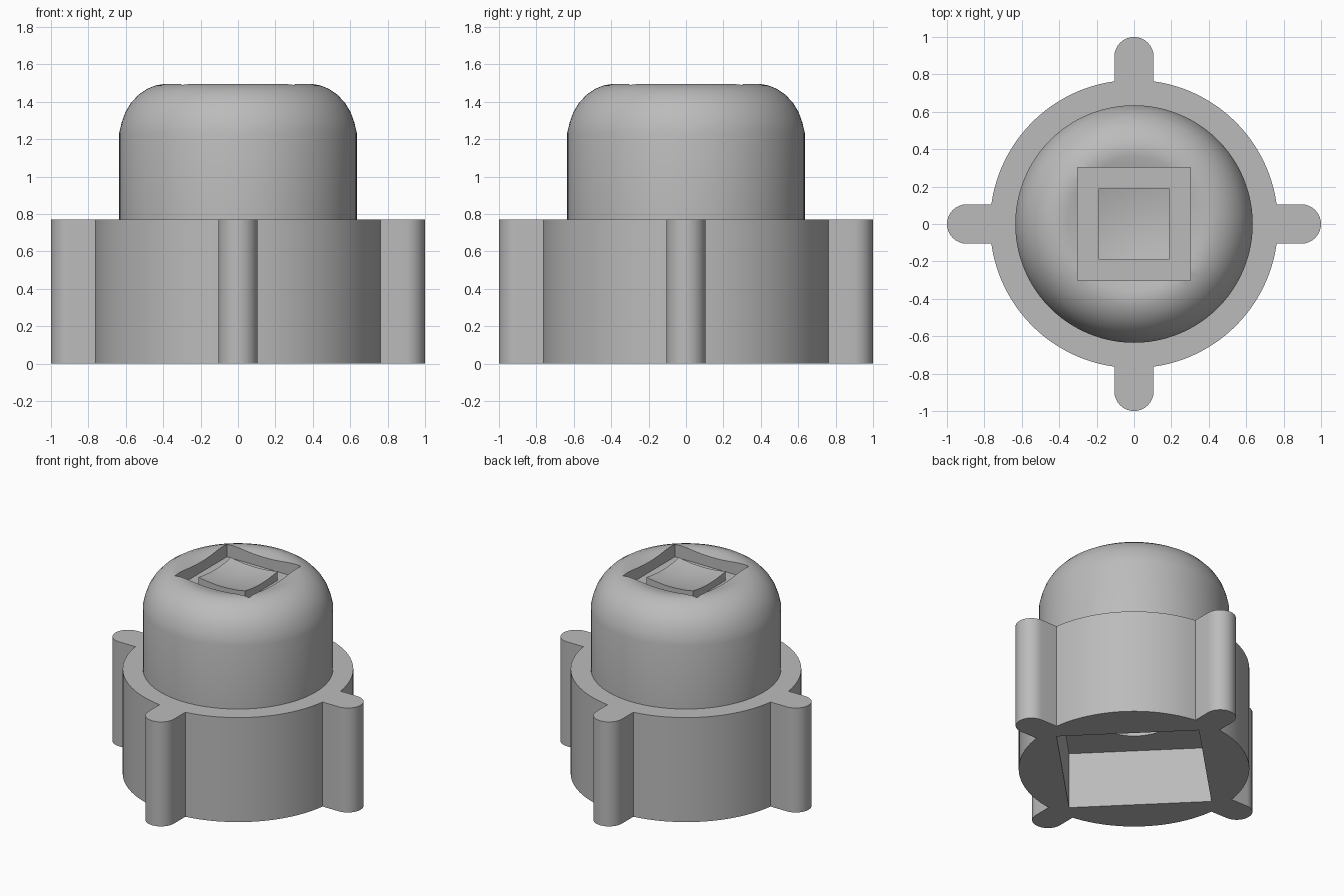
import bpy, bmesh, math

if "Cube" in bpy.data.objects:
    bpy.data.objects.remove(bpy.data.objects["Cube"])

grey = bpy.data.materials.new("plain grey")
grey.diffuse_color = (0.5, 0.5, 0.5, 1)
grey.use_nodes = True
grey.node_tree.nodes["Principled BSDF"].inputs["Base Color"].default_value = grey.diffuse_color


def to_object(bm, name):
    bmesh.ops.recalc_face_normals(bm, faces=bm.faces)
    me = bpy.data.meshes.new(name)
    bm.to_mesh(me)
    bm.free()
    me.materials.append(grey)
    ob = bpy.data.objects.new(name, me)
    bpy.context.collection.objects.link(ob)
    return ob


def prism(name, points, z0, z1):
    bm = bmesh.new()
    f = bm.faces.new([bm.verts.new((x, y, z0)) for x, y in points])
    new = bmesh.ops.extrude_face_region(bm, geom=[f])["geom"]
    bmesh.ops.translate(bm, vec=(0, 0, z1 - z0),
                        verts=[v for v in new if isinstance(v, bmesh.types.BMVert)])
    return to_object(bm, name)


def ring(r, n, start=0.0):
    return [(r * math.cos(start + 2 * math.pi * i / n),
             r * math.sin(start + 2 * math.pi * i / n)) for i in range(n)]


def square(half):
    return ring(half * math.sqrt(2), 4, math.pi / 4)


def lathe(name, profile, n=96):
    # profile runs from axis to axis
    bm = bmesh.new()
    vs = [bm.verts.new((r, 0, z)) for r, z in profile]
    es = [bm.edges.new(p) for p in zip(vs, vs[1:])]
    bmesh.ops.spin(bm, geom=vs + es, cent=(0, 0, 0), axis=(0, 0, 1),
                   angle=2 * math.pi, steps=n, use_duplicate=False)
    bmesh.ops.remove_doubles(bm, verts=bm.verts, dist=1e-5)
    return to_object(bm, name)


def combine(ob, other, operation):
    m = ob.modifiers.new(operation, 'BOOLEAN')
    m.object, m.operation, m.solver = other, operation, 'EXACT'
    bpy.context.view_layer.objects.active = ob
    bpy.ops.object.modifier_apply(modifier=m.name)
    bpy.data.objects.remove(other)


# Collar with four rounded lugs, as one outline
R, W = 0.77, 0.105
a0 = math.asin(W / R)
outline = []
for q in range(4):
    t = q * math.pi / 2
    for i in range(17):                                   # lug end
        a = -math.pi / 2 + math.pi * i / 16
        x, y = 1 - W + W * math.cos(a), W * math.sin(a)
        outline.append((x * math.cos(t) - y * math.sin(t),
                        x * math.sin(t) + y * math.cos(t)))
    for i in range(25):                                   # collar arc
        a = t + a0 + (math.pi / 2 - 2 * a0) * i / 24
        outline.append((R * math.cos(a), R * math.sin(a)))
body = prism("lugged_cap_body", outline, 0, 0.77)

# Rounded crown with a dished top
crown = [(0, 0.5), (0.635, 0.5), (0.635, 1.235), (0.622, 1.29), (0.602, 1.345),
         (0.572, 1.395), (0.53, 1.44), (0.485, 1.47), (0.44, 1.488), (0.4, 1.495),
         (0.36, 1.491), (0.3, 1.476), (0.24, 1.46), (0.18, 1.447), (0.12, 1.438),
         (0.06, 1.432), (0, 1.43)]
combine(body, lathe("crown", crown), 'UNION')

# Square groove around a raised square in the dish
groove = prism("groove_cutter", square(0.302), 1.40, 1.7)
combine(groove, prism("island", square(0.19), 1.3, 1.8), 'DIFFERENCE')
combine(body, groove, 'DIFFERENCE')

# Diamond socket underneath, with a round bore in its ceiling
combine(body, prism("socket_cutter", ring(0.675, 4), -0.2, 0.415), 'DIFFERENCE')
combine(body, prism("bore_cutter", ring(0.28, 64), 0.3, 0.77), 'DIFFERENCE')

bpy.ops.object.select_all(action='DESELECT')
body.select_set(True)
bpy.context.view_layer.objects.active = body
bpy.ops.object.shade_smooth_by_angle(angle=math.radians(30))
